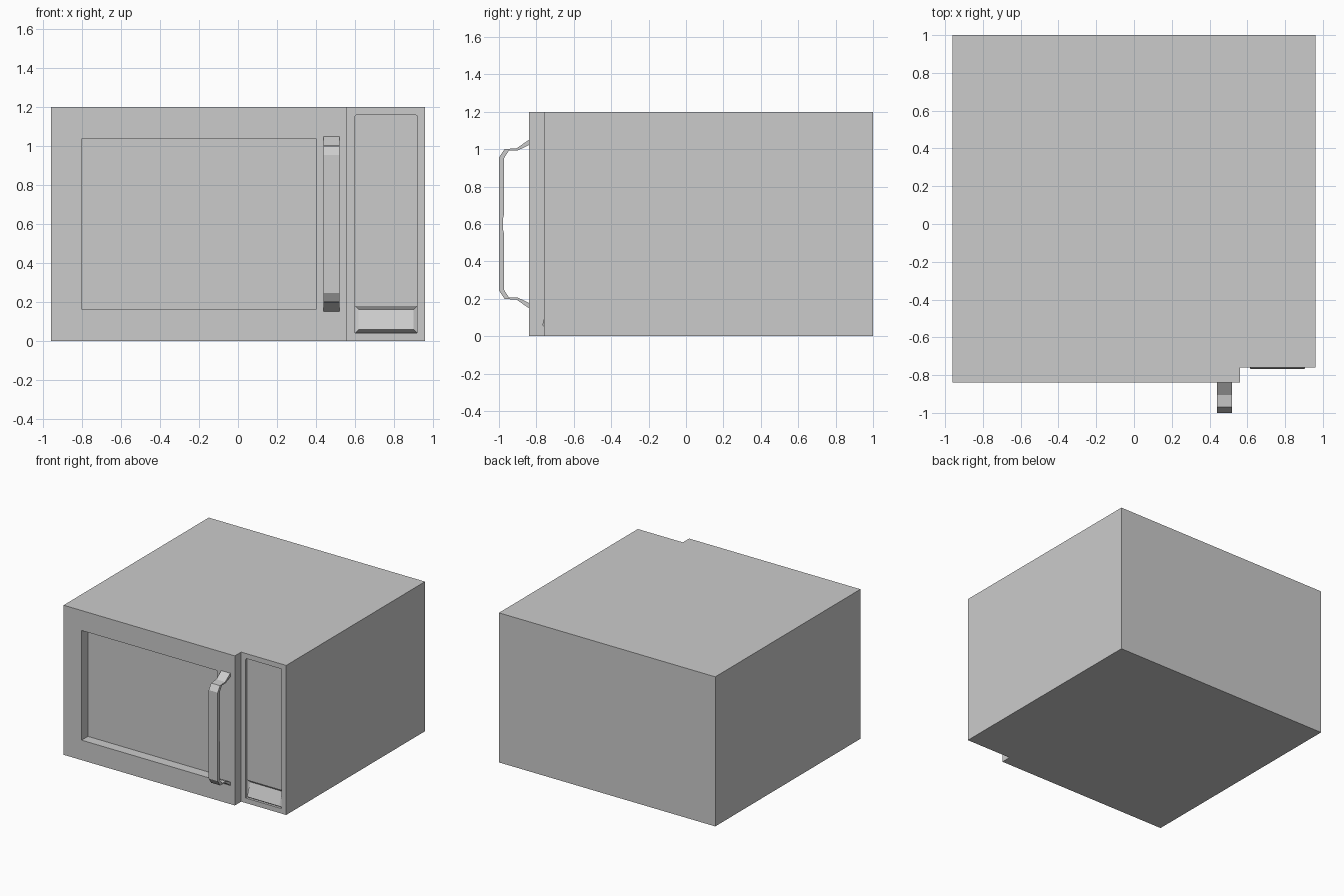
import bpy, bmesh
from mathutils import Vector

if "Cube" in bpy.data.objects:
    bpy.data.objects.remove(bpy.data.objects["Cube"])


def box(lo, hi):
    """New bmesh holding a box between two corners."""
    bm = bmesh.new()
    bmesh.ops.create_cube(bm, size=1)
    lo, hi = Vector(lo), Vector(hi)
    for v in bm.verts:
        v.co = (lo + hi) / 2 + v.co * (hi - lo)
    bm.normal_update()
    return bm


def finish(bm, name):
    bmesh.ops.recalc_face_normals(bm, faces=bm.faces)
    mesh = bpy.data.meshes.new(name)
    bm.to_mesh(mesh)
    bm.free()
    obj = bpy.data.objects.new(name, mesh)
    bpy.context.collection.objects.link(obj)
    return obj


def front_face(bm, side=0):
    """Front-facing face, optionally the one furthest to one side."""
    faces = [f for f in bm.faces if f.normal.y < -0.9]
    return max(faces, key=lambda f: f.calc_center_median().x * side)


def recess(bm, face, margin, depth):
    """Inset a face by a margin and sink it straight back."""
    bmesh.ops.inset_individual(bm, faces=[face], thickness=margin, use_even_offset=True)
    bmesh.ops.inset_individual(bm, faces=[face], thickness=0, depth=0)
    for v in face.verts:
        v.co.y += depth
    bm.normal_update()


# Cabinet: split the front into door opening (left) and control panel (right)
bm = box((-0.96, -0.76, 0), (0.96, 1.0, 1.2))
bmesh.ops.bisect_plane(bm, geom=bm.verts[:] + bm.edges[:] + bm.faces[:],
                       plane_co=(0.56, 0, 0), plane_no=(1, 0, 0))
bmesh.ops.delete(bm, geom=[front_face(bm, -1)], context='FACES_ONLY')
panel = front_face(bm)
recess(bm, panel, 0.04, 0.02)

# Release button: lower part of the sunken panel, tilted forward at the bottom
bmesh.ops.bisect_plane(bm, geom=[panel] + list(panel.edges) + list(panel.verts),
                       plane_co=(0, 0, 0.18), plane_no=(0, 0, 1))
bm.normal_update()
floor = [f for f in bm.faces if f.normal.y < -0.9
         and abs(f.calc_center_median().y + 0.74) < 0.002]
button = min(floor, key=lambda f: f.calc_center_median().z)
bmesh.ops.inset_individual(bm, faces=[button], thickness=0.018, use_even_offset=True)
for v in button.verts:
    v.co.y = -0.728 if v.co.z > 0.1 else -0.768

# Small rounding of the panel's top corners
corners = [e for e in bm.edges
           if all(abs(v.co.z - 1.16) < 0.001 for v in e.verts)
           and abs(e.verts[0].co.x - e.verts[1].co.x) < 0.001]
bmesh.ops.bevel(bm, geom=corners, offset=0.01, segments=2, profile=0.5, affect='EDGES')
finish(bm, "cabinet")

# Door with a sunken window, open at the back where it meets the cabinet
bm = box((-0.96, -0.84, 0), (0.56, -0.76, 1.2))
bmesh.ops.delete(bm, geom=[f for f in bm.faces if f.normal.y > 0.9], context='FACES_ONLY')
recess(bm, front_face(bm), 0.16, 0.08)
finish(bm, "door")

# Bent handle: upper half profile (y, z) mirrored about its middle, then extruded
mid = 0.6
outer = [(-0.84, 1.05), (-0.905, 1.005), (-0.97, 1.0), (-1.0, 0.955)]
inner = [(-0.84, 1.022), (-0.90, 0.993), (-0.947, 0.993), (-0.973, 0.952),
         (-0.973, 0.65), (-0.978, 0.63)]


def flip(points):
    return [(y, 2 * mid - z) for y, z in reversed(points)]


profile = outer + flip(outer) + list(reversed(flip(inner))) + list(reversed(inner))
bm = bmesh.new()
side = bm.faces.new([bm.verts.new((0.44, y, z)) for y, z in profile])
ext = bmesh.ops.extrude_face_region(bm, geom=[side])
bmesh.ops.translate(bm, vec=(0.08, 0, 0),
                    verts=[g for g in ext["geom"] if isinstance(g, bmesh.types.BMVert)])
finish(bm, "handle")
